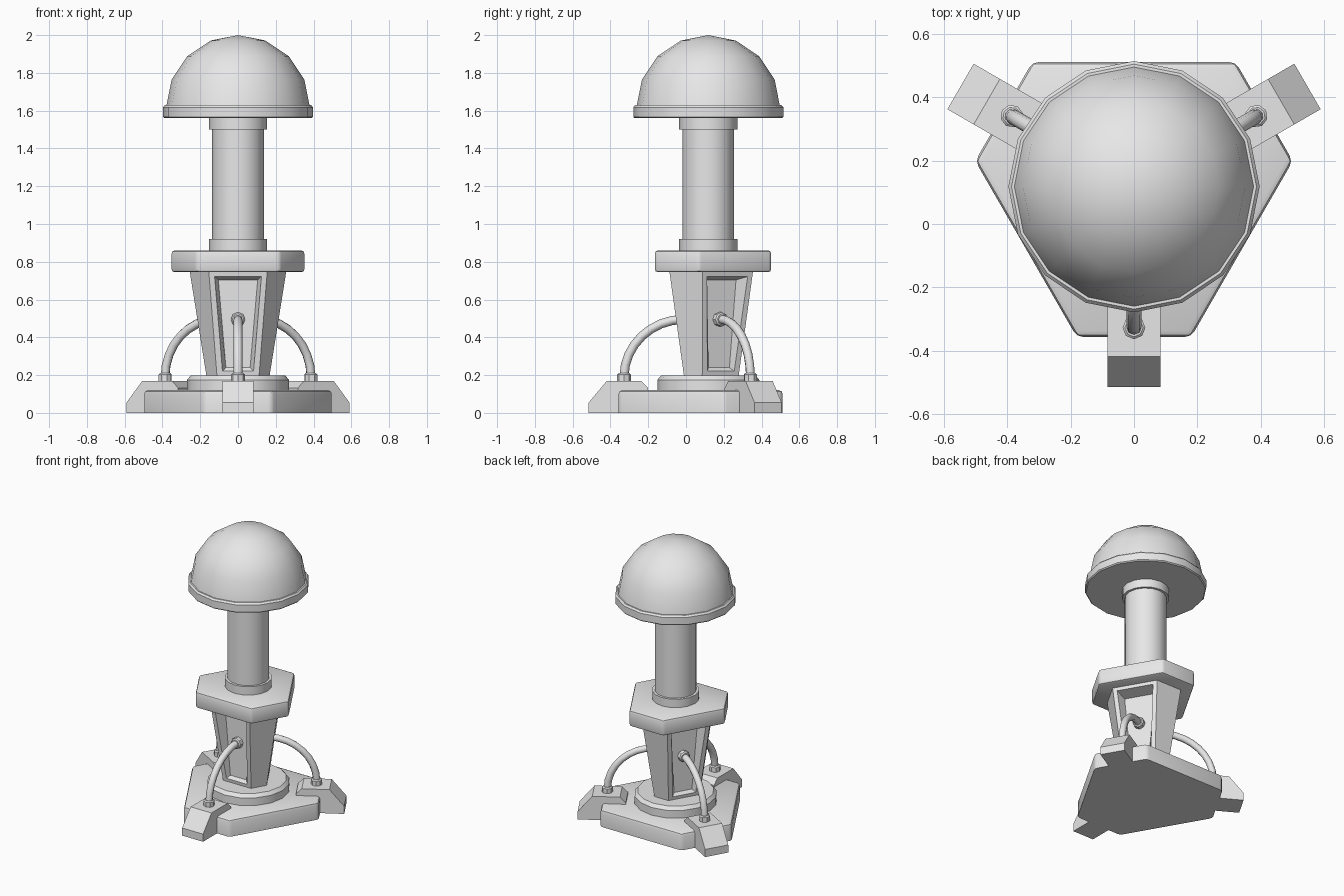
import bpy, bmesh
from math import radians, sin, cos, sqrt
from mathutils import Matrix, Vector

AXIS_Y = 0.118
cube = bpy.data.objects.get("Cube")
if cube:
    bpy.data.objects.remove(cube, do_unlink=True)

grey = bpy.data.materials.new("plain_grey")
grey.use_nodes = True
grey.diffuse_color = (0.8, 0.8, 0.8, 1)
for node in grey.node_tree.nodes:
    if node.type == 'BSDF_PRINCIPLED':
        node.inputs["Base Color"].default_value = (0.8, 0.8, 0.8, 1)


def place(name, data, turn=0):
    """Link an object on the central axis, turned about it."""
    obj = bpy.data.objects.new(name, data)
    data.materials.append(grey)
    obj.location.y = AXIS_Y
    obj.rotation_euler.z = radians(turn)
    bpy.context.collection.objects.link(obj)
    return obj


def finish(name, bm, turn=0, smooth=True):
    bmesh.ops.recalc_face_normals(bm, faces=bm.faces)
    mesh = bpy.data.meshes.new(name)
    bm.to_mesh(mesh)
    bm.free()
    if smooth:
        for p in mesh.polygons:
            p.use_smooth = True
        mesh.set_sharp_from_angle(angle=radians(35))
    return place(name, mesh, turn)


def bevel(bm, edges, width, segments=2):
    bmesh.ops.bevel(bm, geom=list(edges), offset=width, segments=segments,
                    profile=0.5, affect='EDGES')


def loft(bm, rings):
    """Skin a stack of closed rings and cap both ends."""
    loops = [[bm.verts.new(p) for p in ring] for ring in rings]
    for a, b in zip(loops, loops[1:]):
        for i in range(len(a)):
            j = (i + 1) % len(a)
            bm.faces.new((a[i], a[j], b[j], b[i]))
    bm.faces.new(loops[0][::-1])
    bm.faces.new(loops[-1])


def hexagon(near, far, z):
    """Three-way symmetric hexagon: 'near' sides face the feet, 'far' sides lie between."""
    half = (far - near / 2) / (sqrt(3) / 2)
    points = []
    for turn in (0, 120, 240):
        rot = Matrix.Rotation(radians(turn), 3, 'Z')
        points += [rot @ Vector((-half, -near, z)), rot @ Vector((half, -near, z))]
    return points


def lathe(name, profile, sides=16):
    bm = bmesh.new()
    step = radians(360 / sides)
    loft(bm, [[(r * cos(i * step), r * sin(i * step), z) for i in range(sides)]
              for r, z in profile])
    return finish(name, bm)


# Base slab: rounded corners and upper rim
bm = bmesh.new()
loft(bm, [hexagon(0.475, 0.394, 0), hexagon(0.475, 0.394, 0.12)])
bevel(bm, [e for e in bm.edges if max(v.co.z for v in e.verts) > 0.1], 0.02)
finish("base_slab", bm)

lathe("base_disc", [(0.27, 0.11), (0.27, 0.175), (0.25, 0.198)])

# Tapered pedestal with a recessed panel above each foot
bm = bmesh.new()
loft(bm, [hexagon(0.128, 0.16, 0.19), hexagon(0.206, 0.237, 0.75)])
bm.normal_update()
directions = [Matrix.Rotation(radians(t), 3, 'Z') @ Vector((0, -1, 0))
              for t in (0, 120, 240)]
for d in directions:
    panel = max(bm.faces, key=lambda f: f.normal.dot(d))
    bmesh.ops.inset_region(bm, faces=[panel], thickness=0.042)
    bmesh.ops.inset_region(bm, faces=[panel], thickness=0.027)
    for v in panel.verts:
        v.co += d * (0.113 - v.co.dot(d))
finish("pedestal", bm, smooth=False)

# Upper plate
bm = bmesh.new()
loft(bm, [hexagon(0.283, 0.333, 0.745), hexagon(0.283, 0.333, 0.86)])
bevel(bm, bm.edges, 0.016)
finish("upper_plate", bm)

# Post with a collar at each end
lathe("post", [(0.137, 0.85), (0.137, 1.57)])
lathe("lower_post_collar", [(0.154, 0.85), (0.154, 0.92)])
lathe("upper_post_collar", [(0.154, 1.5), (0.154, 1.57)])

# Dome and its rim
lathe("dome_rim", [(0.39, 1.56), (0.397, 1.567), (0.397, 1.618), (0.387, 1.63)])
bm = bmesh.new()
bmesh.ops.create_uvsphere(bm, u_segments=16, v_segments=8, radius=0.38)
bmesh.ops.bisect_plane(bm, geom=bm.verts[:] + bm.edges[:] + bm.faces[:],
                       plane_co=(0, 0, 0), plane_no=(0, 0, 1), clear_inner=True)
bmesh.ops.translate(bm, verts=bm.verts, vec=(0, 0, 1.62))
finish("dome", bm)


def collar(name, turn, matrix, radius, depth):
    bm = bmesh.new()
    bmesh.ops.create_cone(bm, cap_ends=True, segments=8, radius1=radius,
                          radius2=radius, depth=depth)
    rim = [e for e in bm.edges if all(v.co.z > 0 for v in e.verts)]
    bevel(bm, rim, 0.007, 1)
    bm.transform(matrix)
    finish(name, bm, turn)


# Feet, each with a cable rising into the pedestal panel
FOOT = [(0.633, 0), (0.633, 0.055), (0.537, 0.17), (0.356, 0.17), (0.318, 0.132), (0.318, 0)]
for side, turn in (("front", 0), ("left", 120), ("right", 240)):
    bm = bmesh.new()
    loft(bm, [[(x, -r, z) for r, z in FOOT] for x in (-0.083, 0.083)])
    finish(side + "_foot", bm, turn, smooth=False)

    collar(side + "_foot_socket", turn, Matrix.Translation((0, -0.446, 0.185)), 0.036, 0.05)
    collar(side + "_panel_socket", turn,
           Matrix.Translation((0, -0.125, 0.495)) @ Matrix.Rotation(radians(90), 4, 'X'),
           0.038, 0.05)

    curve = bpy.data.curves.new(side + "_cable", 'CURVE')
    curve.dimensions = '3D'
    curve.bevel_depth = 0.024
    curve.bevel_resolution = 2
    curve.resolution_u = 8
    spline = curve.splines.new('BEZIER')
    spline.bezier_points.add(1)
    ends = [((0, -0.446, 0.19), (0, 0, 0.17)), ((0, -0.13, 0.495), (0, -0.17, 0))]
    for point, (co, reach) in zip(spline.bezier_points, ends):
        point.handle_left_type = point.handle_right_type = 'FREE'
        point.co = co
        point.handle_right = Vector(co) + Vector(reach)
        point.handle_left = Vector(co) - Vector(reach)
    # The last point is entered through its left handle
    last = spline.bezier_points[1]
    last.handle_left, last.handle_right = last.handle_right.copy(), last.handle_left.copy()
    place(side + "_cable", curve, turn)
